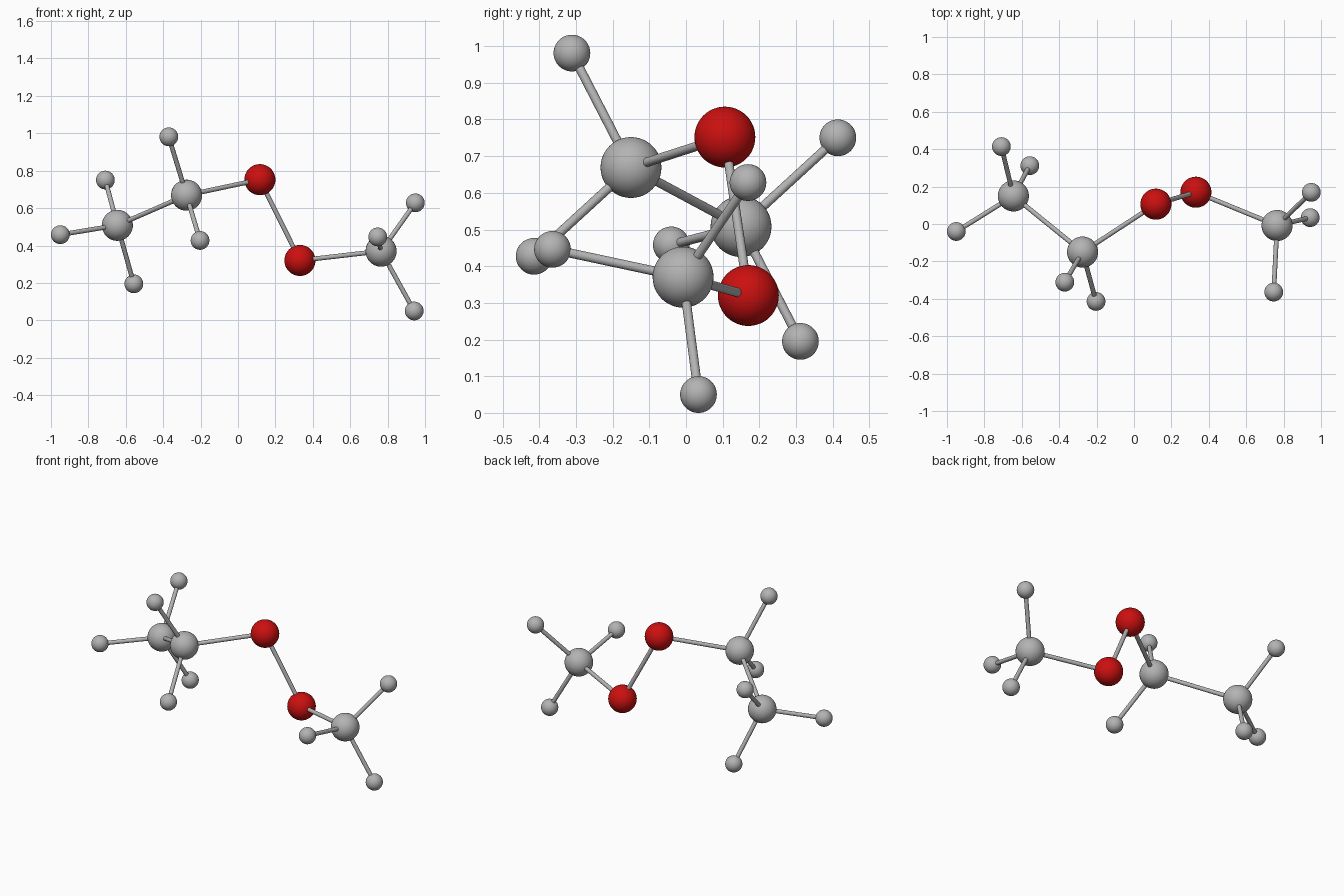
import bpy
import math
from mathutils import Vector

cube = bpy.data.objects.get("Cube")
if cube:
    bpy.data.objects.remove(cube, do_unlink=True)


def material(name, rgb):
    m = bpy.data.materials.new(name)
    m.use_nodes = True
    m.diffuse_color = (*rgb, 1)
    m.node_tree.nodes["Principled BSDF"].inputs["Base Color"].default_value = (*rgb, 1)
    return m


grey = material("light_grey", (0.45, 0.45, 0.45))
red = material("red", (0.6, 0.005, 0.005))

BIG, SMALL, ROD = 0.083, 0.05, 0.0125


def finish(name, mat):
    ob = bpy.context.object
    ob.name = name
    ob.data.materials.append(mat)
    bpy.ops.object.shade_smooth_by_angle(angle=math.radians(40))


def ball(name, centre, radius, mat):
    bpy.ops.mesh.primitive_uv_sphere_add(segments=48, ring_count=24, radius=radius, location=centre)
    finish(name, mat)


def rod(name, a, b):
    a, b = Vector(a), Vector(b)
    bpy.ops.mesh.primitive_cylinder_add(vertices=24, radius=ROD, depth=(b - a).length,
                                        location=(a + b) / 2)
    bpy.context.object.rotation_euler = (b - a).to_track_quat("Z", "Y").to_euler()
    finish(name, grey)


# Main chain: large balls, each with the small balls attached to it
chain = [
    ("end_carbon", grey, (-0.645, 0.15, 0.508),
     [(-0.95, -0.04, 0.458), (-0.709, 0.414, 0.75), (-0.557, 0.312, 0.195)]),
    ("middle_carbon", grey, (-0.275, -0.15, 0.669),
     [(-0.37, -0.311, 0.981), (-0.203, -0.414, 0.427)]),
    ("upper_oxygen", red, (0.117, 0.106, 0.752), []),
    ("lower_oxygen", red, (0.331, 0.17, 0.32), []),
    ("methyl_carbon", grey, (0.765, -0.008, 0.37),
     [(0.948, 0.169, 0.628), (0.942, 0.034, 0.05), (0.747, -0.364, 0.446)]),
]

previous = None
for name, mat, centre, hydrogens in chain:
    ball(name, centre, BIG, mat)
    if previous:
        rod("bond_to_" + name, previous, centre)
    previous = centre
    for i, h in enumerate(hydrogens, 1):
        ball(f"{name}_hydrogen_{i}", h, SMALL, grey)
        rod(f"{name}_hydrogen_bond_{i}", centre, h)
